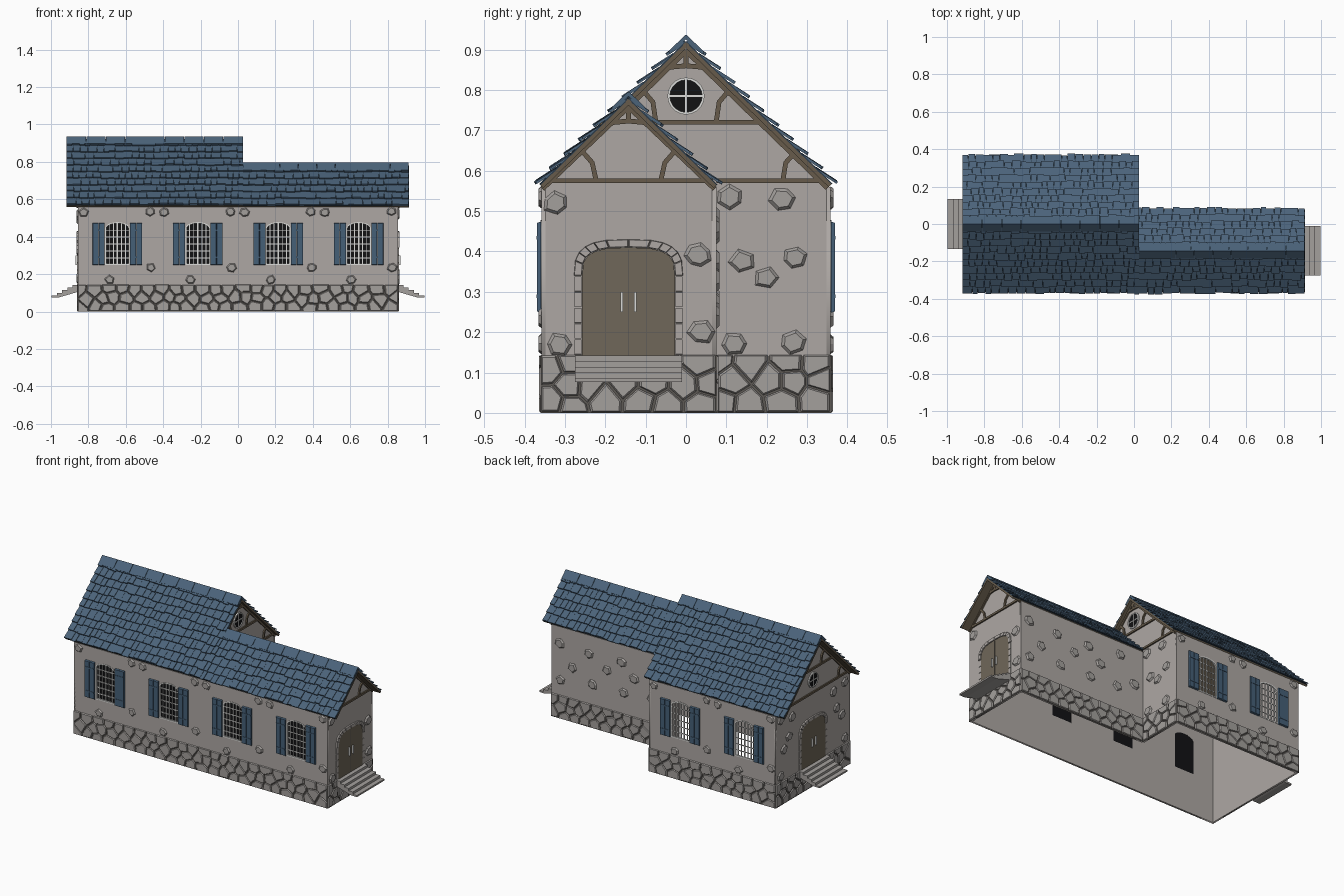
import bpy, bmesh, math, random
from mathutils import Vector as V, Matrix

if "Cube" in bpy.data.objects:
    bpy.data.objects.remove(bpy.data.objects["Cube"])

random.seed(4)
R = random.uniform


def mat(name, *rgb):
    m = bpy.data.materials.new(name)
    m.diffuse_color = (*rgb, 1)
    m.use_nodes = True
    m.node_tree.nodes["Principled BSDF"].inputs["Base Color"].default_value = m.diffuse_color
    return m


PLASTER = mat("plaster", .42, .39, .37)
STONE = mat("stone", .37, .35, .335)
MORTAR = mat("mortar", .11, .10, .09)
TILE = mat("roof_tile_blue", .07, .125, .195)
UNDER = mat("roof_underlay_dark", .025, .045, .07)
WOOD = mat("timber_brown", .135, .105, .07)
DOOR = mat("door_brown", .16, .135, .10)
WHITE = mat("window_white", .72, .72, .70)
GLASS = mat("glass_black", .006, .006, .007)
SHUTTER = mat("shutter_blue", .06, .115, .185)


def frame(o, u, v=(0, 0, 1)):
    u, v = V(u), V(v)
    return Matrix.Translation(o) @ Matrix((u, v, u.cross(v))).transposed().to_4x4()


def finish(name, bm, m):
    bmesh.ops.recalc_face_normals(bm, faces=bm.faces)
    me = bpy.data.meshes.new(name)
    bm.to_mesh(me)
    bm.free()
    me.materials.append(m)
    bpy.context.collection.objects.link(bpy.data.objects.new(name, me))


def build(name, m, prisms):
    """Each prism: (outline, n0, n1, frame, scale of the outer face)."""
    bm = bmesh.new()
    for pts, n0, n1, f, s in prisms:
        c = sum((V(p) for p in pts), V((0, 0))) / len(pts)
        lo = [bm.verts.new(f @ V((p[0], p[1], n0))) for p in pts]
        hi = [bm.verts.new(f @ (c + (V(p) - c) * s).to_3d() + f.to_3x3() @ V((0, 0, n1))) for p in pts]
        for i in range(len(pts)):
            j = (i + 1) % len(pts)
            bm.faces.new((lo[i], lo[j], hi[j], hi[i]))
        bm.faces.new(hi)
        bm.faces.new(lo[::-1])
    finish(name, bm, m)


def plate(name, m, loops, n0, n1, f):
    """Flat plate with holes, filled from 2D curves."""
    cu = bpy.data.curves.new(name, 'CURVE')
    cu.dimensions, cu.fill_mode, cu.extrude = '2D', 'BOTH', (n1 - n0) / 2
    for lp in loops:
        sp = cu.splines.new('POLY')
        sp.points.add(len(lp) - 1)
        for q, p in zip(sp.points, lp):
            q.co = (p[0], p[1], 0, 1)
        sp.use_cyclic_u = True
    ob = bpy.data.objects.new(name, cu)
    bpy.context.collection.objects.link(ob)
    me = bpy.data.meshes.new_from_object(ob.evaluated_get(bpy.context.evaluated_depsgraph_get()))
    bm = bmesh.new()
    bm.from_mesh(me)
    bpy.data.objects.remove(ob)
    bpy.data.curves.remove(cu)
    bpy.data.meshes.remove(me)
    bmesh.ops.remove_doubles(bm, verts=bm.verts, dist=1e-5)
    bm.transform(f @ Matrix.Translation((0, 0, (n0 + n1) / 2)))
    finish(name, bm, m)


def rect(a, b, c, d):
    return [(a, c), (b, c), (b, d), (a, d)]


def arch(c, w, z0, zs, z1, e=1.0, n=10):
    pts = [(c - w, z0), (c + w, z0)]
    for i in range(n + 1):
        t = math.pi * i / n
        k = math.cos(t)
        pts.append((c + w * math.copysign(abs(k) ** e, k), zs + (z1 - zs) * max(math.sin(t), 0) ** e))
    return pts


def circle(c, z, r):
    return [(c + r * math.cos(i * math.pi / 10), z + r * math.sin(i * math.pi / 10)) for i in range(20)]


def ribbon(path, w):
    a, b = [], []
    for i, p in enumerate(path):
        d = (V(path[min(i + 1, len(path) - 1)]) - V(path[max(i - 1, 0)])).normalized()
        n = V((-d.y, d.x)) * w / 2
        a.append(V(p) + n)
        b.append(V(p) - n)
    return a + b[::-1]


# wall frames: u along the wall, v up, n outward
FRONT = frame((0, -.358, 0), (1, 0, 0))
BACK = frame((0, .358, 0), (-1, 0, 0))
BACK_LOW = frame((0, .075, 0), (-1, 0, 0))
LEFT = frame((-.856, 0, 0), (0, -1, 0))
RIGHT = frame((.856, -.1425, 0), (0, 1, 0))
RIGHT_TALL = frame((0, 0, 0), (0, 1, 0))

# walls
WIN = dict(z0=.25, zs=.445, z1=.478)
cs = (-.645, -.215, .215, .645)
win = lambda c, w=.066, g=0: arch(c, w, WIN['z0'] + g, WIN['zs'], WIN['z1'] - g)
T = -.01
plate("front_wall", PLASTER, [rect(-.856, .856, 0, .56)] + [win(c) for c in cs], T, 0, FRONT)
plate("back_wall", PLASTER, [rect(0, .856, 0, .56)] + [win(c) for c in cs[2:]], T, 0, BACK)
plate("back_wall_low", PLASTER, [rect(-.856, 0, 0, .56)], T, 0, BACK_LOW)
plate("left_wall", PLASTER, [[(-.358, 0), (.358, 0), (.358, .555), (0, .902), (-.358, .555)]], T, 0, LEFT)
plate("right_wall", PLASTER, [[(-.2155, 0), (.2175, 0), (.2175, .555), (0, .764), (-.2155, .555)]], T, 0, RIGHT)
plate("right_wall_tall", PLASTER, [[(.075, 0), (.358, 0), (.358, .555), (0, .902), (-.1425, .764), (.075, .56)]],
      T, 0, RIGHT_TALL)

# windows with shutters
panes, bars, leaves, hinges = [], [], [], []
for f, centres in ((FRONT, cs), (BACK, cs[2:])):
    for c in centres:
        if f is FRONT:
            panes.append((win(c), -.0095, -.008, f, 1))
        plate("window_frame", WHITE, [win(c), win(c, .059, .007)], -.007, .002, f)
        for k in range(-2, 3):
            u, h = k * .0217, .005 if k else .007
            top = WIN['zs'] + .03 * math.sqrt(1 - (u / .066) ** 2)
            bars.append((rect(c + u - h / 2, c + u + h / 2, .253, top), -.006, -.001, f, 1))
        for k in range(1, 6):
            z = .25 + k * .037
            bars.append((rect(c - .062, c + .062, z - .0022, z + .0022), -.006, -.002, f, 1))
        for s in (-1, 1):
            for a, b in ((.068, .099), (.101, .132)):
                x = sorted((c + s * a, c + s * b))
                leaves.append((rect(*x, .248, .474), .001, .011, f, .97))
            for z in (.285, .43):
                hinges.append((rect(c + s * .1 - .03, c + s * .1 + .03, z, z + .008), .009, .013, f, 1))
build("window_glass", GLASS, panes)
build("window_bars", WHITE, bars)
build("shutters", SHUTTER, leaves)
build("shutter_battens", SHUTTER, hinges)

# round gable windows
for f, z in ((RIGHT_TALL, .785), (LEFT, .65)):
    build("round_glass", GLASS, [(circle(0, z, .043), 0, .003, f, 1)])
    plate("round_frame", WHITE, [circle(0, z, .046), circle(0, z, .040)], 0, .007, f)
    build("round_bars", WHITE, [(rect(-.0025, .0025, z - .041, z + .041), .002, .006, f, 1),
                                (rect(-.041, .041, z - .0025, z + .0025), .002, .006, f, 1)])

# doors, arch stones, handles and steps
for f in (LEFT, RIGHT):
    build("door", DOOR, [(arch(0, .115, .142, .34, .41, .65), 0, .004, f, 1)])
    build("door_gaps", MORTAR, [(rect(u - .001, u + .001, .142, .405), .003, .005, f, 1) for u in (0,)])
    build("door_handles", WHITE, [(rect(u - .003, u + .003, .25, .30), .004, .014, f, 1) for u in (-.017, .017)])
    a, b = arch(0, .116, .142, .34, .411, .65, 12)[2:], arch(0, .135, .142, .34, .43, .65, 12)[2:]
    ring = [([a[i], b[i], b[i + 1], a[i + 1]], 0, .008, f, .9) for i in range(12)]
    for s in (-1, 1):
        for k in range(5):
            ring.append((rect(s * .125 - .009, s * .125 + .009, .145 + k * .039, .182 + k * .039), 0, .004, f, .97))
    build("door_arch_stones", PLASTER, ring)
    prof = []
    for i in range(5):
        prof += [(i * .028, .142 - i * .014), ((i + 1) * .028, .142 - i * .014)]
    side = f @ frame((0, 0, 0), (0, 0, 1), (0, 1, 0))
    build("steps", STONE, [(prof + [(.14, .076), (.10, .076), (0, .105)], -.133, .133, side, 1)])


# stone plinth made of clipped cells
def cells(u0, u1, h):
    nu = max(2, round((u1 - u0) / .072))
    du, dv = (u1 - u0) / nu, h / 3
    seeds = [V((u0 + (i + .5 + .5 * (j % 2) - .25 + R(-.28, .28)) * du, (j + .5 + R(-.25, .25)) * dv))
             for i in range(nu) for j in range(3)]
    for s in seeds:
        poly = [V(p) for p in rect(u0, u1, 0, h)]
        for t in seeds:
            if t is s or (t - s).length > .25:
                continue
            d, mid, out = t - s, (s + t) / 2, []
            for p, q in zip(poly, poly[1:] + poly[:1]):
                a, b = (p - mid).dot(d), (q - mid).dot(d)
                if a <= 0:
                    out.append(p)
                if a * b < 0:
                    out.append(p.lerp(q, a / (a - b)))
            poly = out
        if len(poly) > 2:
            c = sum(poly, V((0, 0))) / len(poly)
            yield [c + (p - c) * .93 for p in poly]


bases = ((FRONT, -.858, .858), (BACK, 0, .858), (BACK_LOW, -.858, 0), (LEFT, -.36, .36),
         (RIGHT, -.2175, .2195), (RIGHT_TALL, .077, .36))
build("plinth_mortar", MORTAR, [(rect(a, b, 0, .141), 0, .001, f, 1) for f, a, b in bases])
build("plinth_stones", STONE, [(p, 0, .006, f, .86) for f, a, b in bases for p in cells(a, b, .145)])


# loose stones showing through the plaster
def blob(u, z, f, r=.034):
    n = random.choice((5, 6, 6, 7))
    k = R(0, 6)
    pts = [(u + r * R(.85, 1.1) * math.cos(k + i * 2 * math.pi / n),
            z + r * .9 * R(.85, 1.1) * math.sin(k + i * 2 * math.pi / n)) for i in range(n)]
    return (pts, 0, .008, f, .74)


spots = []
for f, centres in ((FRONT, cs), (BACK, cs[2:])):
    for c in centres:
        spots += [blob(c + u, z, f, .028) for u, z in ((-.18, .53), (.175, .535), (.18, .235), (-.04, .17))]
spots += [blob(u, z, RIGHT) for u, z in ((-.18, .52), (-.172, .17), (.172, .39), (.18, .2))]
spots += [blob(u, z, RIGHT_TALL) for u, z in ((.108, .535), (.24, .53), (.14, .375), (.2, .335), (.27, .385),
                                             (.12, .17), (.265, .175))]
spots += [blob(s * u, z, LEFT) for s in (-1, 1) for u, z in ((.31, .52), (.23, .39), (.28, .33), (.31, .18), (.2, .5))]
spots += [blob(-.07 - i * .105 + R(-.02, .02), z, BACK_LOW) for i in range(8)
          for z in ((.47 + R(-.03, .03), .26 + R(-.05, .05)) if i % 2 else (.36 + R(-.04, .04),))]
build("wall_stones", STONE, spots)


# gable timber framing
def timbers(f, paths):
    build("gable_timbers", WOOD, [(ribbon(p, .012), 0, .008, f, 1) for p in paths])


both = lambda p: [p, [(-u, z) for u, z in p]]
collar = [(-.07, .85), (-.035, .857), (0, .86), (.035, .857), (.07, .85)]
upper = [[(0, .86), (0, .90)], collar] + both([(.075, .722), (.082, .77), (.112, .805)])
strut = [(.24, .575), (.247, .62), (.28, .655)]
timbers(RIGHT_TALL, upper + [[(-.1, .72), (.19, .72)], [(.075, .575), (.345, .575)], strut,
                             [(0, .897), (.35, .557)], [(0, .897), (-.14, .76)]])
timbers(LEFT, upper + both(strut) + both([(0, .897), (.35, .557)]) +
        [[(-.19, .72), (.19, .72)], [(-.345, .575), (.345, .575)]])
timbers(RIGHT, both([(.08, .575), (.09, .62), (.125, .66)]) + both([(0, .758), (.213, .555)]) +
        [[(-.205, .575), (.21, .575)], [(0, .725), (0, .765)],
         [(-.07, .712), (-.035, .72), (0, .723), (.035, .72), (.07, .712)]])


# roofs: boards, underlay, overlapping shingles and ridge caps
ANG = math.atan2(.355, .365)
C, S = math.cos(ANG), math.sin(ANG)
boards, felt, tiles, caps = [], [], [], []


def slope(ridge_y, ridge_z, half, x0, x1, s):
    """s = 1 for the slope facing the front, -1 for the back."""
    L = half / C
    f = frame((0, ridge_y - s * half, ridge_z - L * S), (s, 0, 0), (0, s * C, S))
    a, b = sorted((s * x0, s * x1))
    boards.append((rect(a, b, 0, L), -.012, -.002, f, 1))
    felt.append((rect(a, b, 0, L), -.002, .001, f, 1))
    rows = round(L / .05)
    step = L / rows
    for i in range(rows):
        g = f @ Matrix.Translation((0, i * step, .013)) @ Matrix.Rotation(-.2, 4, 'X')
        u = a
        while u < b - .004:
            w = min(R(.028, .052), b - u)
            if b - u - w < .015:
                w = b - u
            top = min(step + .008, L - i * step)
            tiles.append((rect(u + .001, u + w - .001, R(-.007, .004), top), -.007, R(-.002, .001), g, 1))
            u += w
    n = round((b - a) / .1)
    for i in range(n):
        w = (b - a) / n
        caps.append((rect(a + i * w + .001, a + (i + 1) * w - .001, L - .045, L + .011), .004, .013, f, 1))


for s in (1, -1):
    slope(0, .92, .362, -.917, .027, s)
    slope(-.1425, .779, .2195, .027 if s > 0 else 0, .913, s)
build("roof_boards", WOOD, boards)
build("roof_underlay", UNDER, felt)
build("roof_shingles", TILE, tiles)
build("ridge_caps", TILE, caps)
